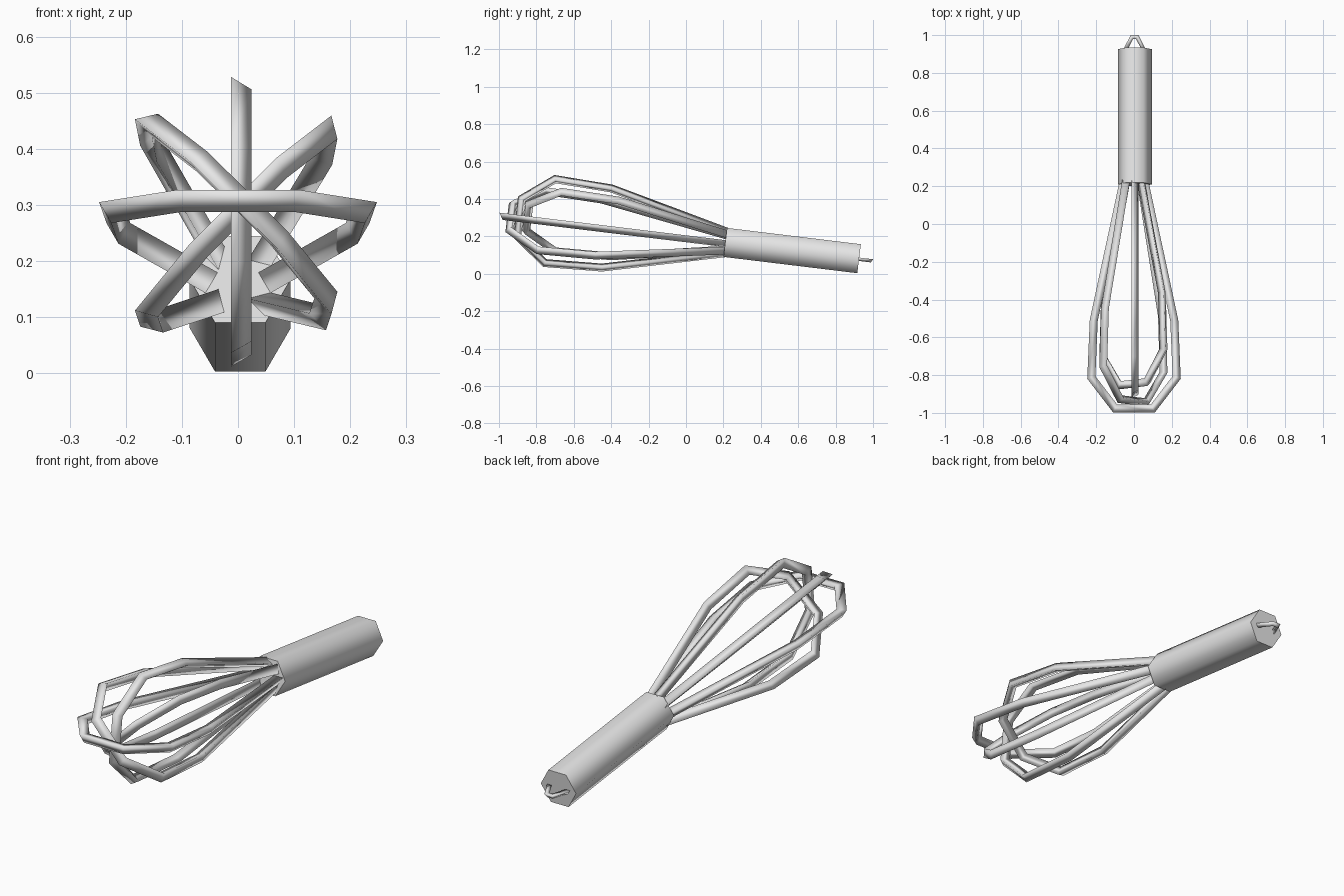
import bpy, bmesh, math
from mathutils import Matrix, Vector

cube = bpy.data.objects.get("Cube")
if cube:
    bpy.data.objects.remove(cube, do_unlink=True)

metal = bpy.data.materials.new("light_grey_metal")
metal.use_nodes = True
grey = (0.8, 0.8, 0.8, 1)
metal.diffuse_color = grey
metal.node_tree.nodes["Principled BSDF"].inputs["Base Color"].default_value = grey

# The whole tool leans: its axis rises toward the front
LEAN = Matrix.Translation((0, 0, 0.193)) @ Matrix.Rotation(-0.121, 4, 'X')


def sweep(name, path, radius, sides, roll=0, sharp=180, x=0):
    """Sweep a regular polygon along a mitred (y, r) path, rolled about the axis."""
    bm = bmesh.new()
    pts = [Vector(p) for p in path]
    rings = []
    for i, p in enumerate(pts):
        before = (p - pts[i - 1]).normalized() if i else None
        after = (pts[i + 1] - p).normalized() if i < len(pts) - 1 else None
        t_in, t_out = before or after, after or before
        n_in = Vector((t_in.y, -t_in.x))
        n_out = Vector((t_out.y, -t_out.x))
        miter = (n_in + n_out) / (1 + n_in.dot(n_out))
        ring = []
        for k in range(sides):
            a = math.tau * k / sides
            q = p + miter * radius * math.sin(a)
            ring.append(bm.verts.new((radius * math.cos(a), q.x, q.y)))
        rings.append(ring)
    for r0, r1 in zip(rings, rings[1:]):
        for k in range(sides):
            j = (k + 1) % sides
            bm.faces.new((r0[k], r0[j], r1[j], r1[k]))
    bm.faces.new(rings[0])
    bm.faces.new(rings[-1])
    bmesh.ops.recalc_face_normals(bm, faces=bm.faces)
    for f in bm.faces:
        f.smooth = True
    mesh = bpy.data.meshes.new(name)
    bm.to_mesh(mesh)
    bm.free()
    mesh.set_sharp_from_angle(angle=math.radians(sharp))
    mesh.materials.append(metal)
    obj = bpy.data.objects.new(name, mesh)
    bpy.context.collection.objects.link(obj)
    obj.matrix_world = (Matrix.Translation((x, 0, 0)) @ LEAN
                        @ Matrix.Rotation(math.radians(roll), 4, 'Y'))
    return obj


# Six-sided handle
sweep("handle", [(0.2115, 0), (0.932, 0)], 0.09, 6, sharp=75, x=0.004)

# Four wire loops, each set back a little more than the last
for i, roll in enumerate((90, -45, 0, 45)):
    back = 0.044 * i
    half = [(0.24, 0.052), (-0.515 + back, 0.213),
            (-0.82 + back, 0.226), (-0.985 + back, 0.1)]
    path = half + [(y, -r) for y, r in reversed(half)]
    sweep(f"wire_loop_{i + 1}", path, 0.0245, 3, roll)

# Small hanging ring at the back end
half = [(0.92, -0.053), (0.997, -0.014)]
path = half + [(y, -r) for y, r in reversed(half)]
sweep("hanging_ring", path, 0.012, 3, 90, x=0.003)
